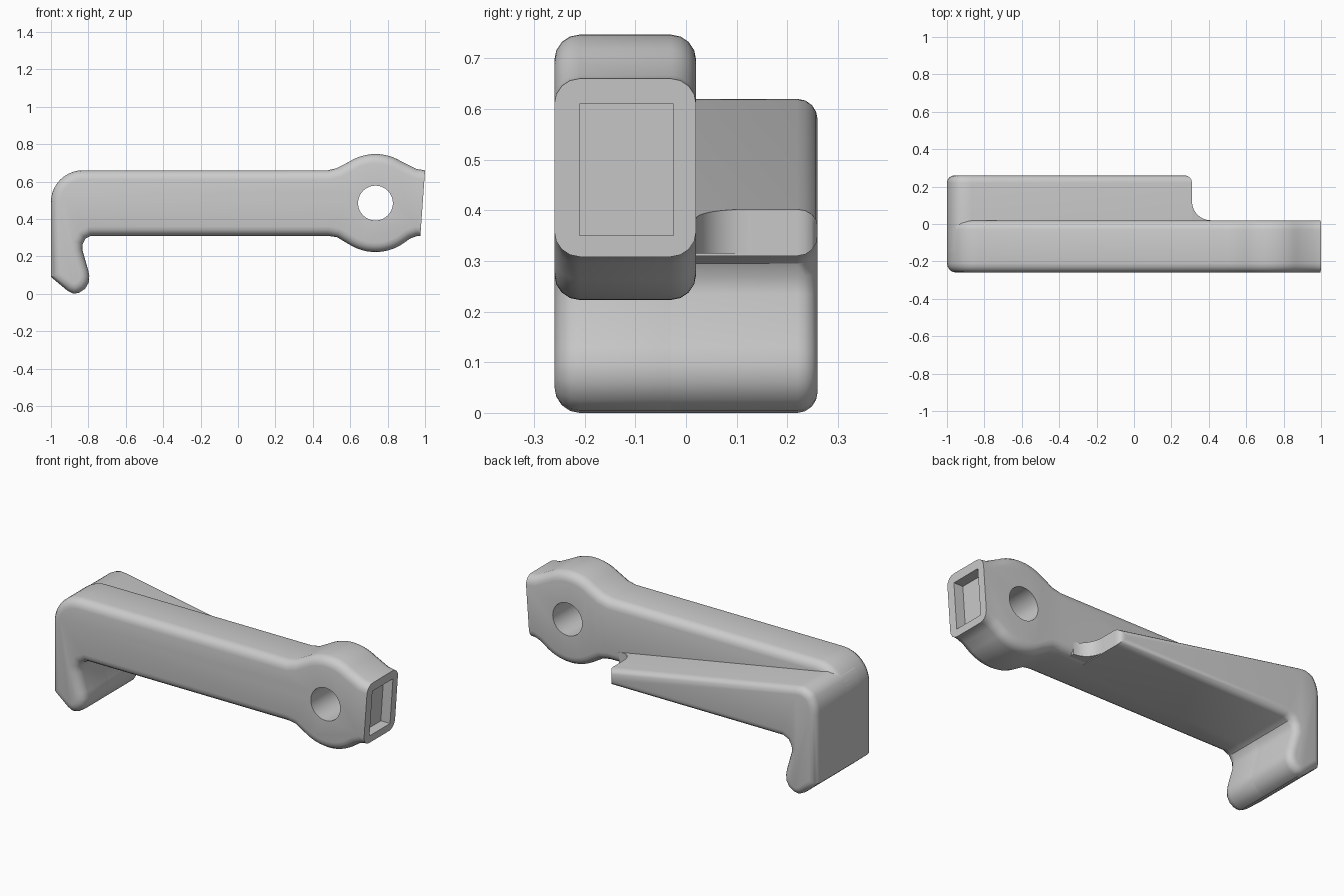
import bpy, bmesh
from math import cos, sin, radians
from mathutils import Vector

cube = bpy.data.objects.get("Cube")
if cube:
    bpy.data.objects.remove(cube)

grey = bpy.data.materials.new("plain grey")
grey.use_nodes = True
grey.diffuse_color = (0.6, 0.6, 0.6, 1)
grey.node_tree.nodes["Principled BSDF"].inputs["Base Color"].default_value = (0.6, 0.6, 0.6, 1)


def arc(cx, cz, r, start, end, steps):
    """Points on an arc, angles in degrees."""
    angles = [radians(start + (end - start) * i / steps) for i in range(steps + 1)]
    return [(cx + r * cos(a), cz + r * sin(a)) for a in angles]


def finish(bm, name):
    bmesh.ops.recalc_face_normals(bm, faces=bm.faces)
    mesh = bpy.data.meshes.new(name)
    bm.to_mesh(mesh)
    bm.free()
    mesh.materials.append(grey)
    obj = bpy.data.objects.new(name, mesh)
    bpy.context.collection.objects.link(obj)
    return obj


def slab(outline, y0, y1, round_at, width):
    """Extrude an x-z outline along y and round the rims lying at the given y values."""
    bm = bmesh.new()
    face = bm.faces.new([bm.verts.new((x, y0, z)) for x, z in outline])
    moved = bmesh.ops.extrude_face_region(bm, geom=[face], use_keep_orig=True)["geom"]
    bmesh.ops.translate(bm, vec=(0, y1 - y0, 0),
                        verts=[v for v in moved if isinstance(v, bmesh.types.BMVert)])
    bmesh.ops.recalc_face_normals(bm, faces=bm.faces)
    rims = [e for e in bm.edges
            if any(all(abs(v.co.y - y) < 1e-4 for v in e.verts) for y in round_at)]
    bmesh.ops.bevel(bm, geom=rims, offset=width, offset_type='OFFSET',
                    segments=4, profile=0.5, affect='EDGES', clamp_overlap=False)
    return bm


def combine(obj, other, operation):
    mod = obj.modifiers.new(operation.lower(), 'BOOLEAN')
    mod.operation, mod.object, mod.solver = operation, other, 'EXACT'
    bpy.context.view_layer.objects.active = obj
    bpy.ops.object.modifier_apply(modifier=mod.name)
    bpy.data.objects.remove(other)


def smooth(obj):
    bpy.ops.object.select_all(action='DESELECT')
    obj.select_set(True)
    bpy.context.view_layer.objects.active = obj
    bpy.ops.object.shade_smooth_by_angle(angle=radians(32))


FRONT, MID, BACK = -0.26, 0.02, 0.26
EYE_X, EYE_Z = 0.735, 0.485

# Shared hook outline, from the outer corner down and round to the inner corner
hook = [(-1, 0.09), (-0.91, 0.015), (-0.88, 0), (-0.85, 0.005), (-0.818, 0.026),
        (-0.798, 0.06), (-0.795, 0.095), (-0.802, 0.13), (-0.832, 0.235),
        (-0.83, 0.268), (-0.815, 0.295), (-0.785, 0.31)]

# Front bar with hook and swollen eye
lower = [(0.48, 0.31), (0.53, 0.302)] + arc(EYE_X, EYE_Z, 0.262, 238, 302, 12) \
    + [(0.92, 0.295), (0.955, 0.308), (1.1, 0.31)]
upper = [(1.1, 0.66), (1.0, 0.66), (0.955, 0.667)] + arc(EYE_X, EYE_Z, 0.262, 58, 122, 12) \
    + [(0.53, 0.672), (0.48, 0.66)]
corner = arc(-0.83, 0.49, 0.17, 90, 180, 10)
bm = slab(hook + lower + upper + corner, FRONT, MID, (FRONT, MID), 0.05)

# Slanted flat end
cut = bmesh.ops.bisect_plane(bm, geom=bm.verts[:] + bm.edges[:] + bm.faces[:],
                             plane_co=(1, 0, 0.66), plane_no=(0.35, 0, -0.025),
                             clear_outer=True)["geom_cut"]
bmesh.ops.holes_fill(bm, edges=[e for e in cut if isinstance(e, bmesh.types.BMEdge)], sides=0)
bar = finish(bm, "hooked_bar")

# Round hole through the eye
drill = finish(slab(arc(EYE_X, EYE_Z, 0.093, 0, 352.5, 47), -0.4, 0.2, (), 0), "hole_cutter")
drill.hide_render = True
combine(bar, drill, 'DIFFERENCE')

# Shallow rectangular pocket in the slanted end
pocket_shape = [(0.92, 0.35), (1.1, 0.35), (1.1, 0.61), (0.938, 0.61)]
pocket = finish(slab(pocket_shape, -0.21, -0.025, (), 0), "pocket_cutter")
pocket.hide_render = True
combine(bar, pocket, 'DIFFERENCE')

# Rear tapered ledge, sharing the hook
slope = [(0.31, 0.31), (0.31, 0.402), (-0.87, 0.616), (-0.905, 0.62), (-0.935, 0.612)]
rear_outline = hook + slope + arc(-0.83, 0.49, 0.17, 140, 180, 5)
rear = finish(slab(rear_outline, -0.15, BACK, (BACK,), 0.04), "rear_ledge")

# Concave web blending the ledge end into the bar
bm = bmesh.new()
plan = [(0.25, -0.06), (0.41, -0.06), (0.41, MID)] + arc(0.41, 0.12, 0.1, 260, 180, 7) + [(0.25, 0.12)]
low = [bm.verts.new((x, y, 0.315)) for x, y in plan]
top = [bm.verts.new((x, y, 0.402 - 0.18 * (x - 0.31))) for x, y in plan]
bm.faces.new(low)
bm.faces.new(top)
for i in range(len(plan)):
    j = (i + 1) % len(plan)
    bm.faces.new((low[i], low[j], top[j], top[i]))
web = finish(bm, "ledge_web")

for part in (bar, rear, web):
    smooth(part)
